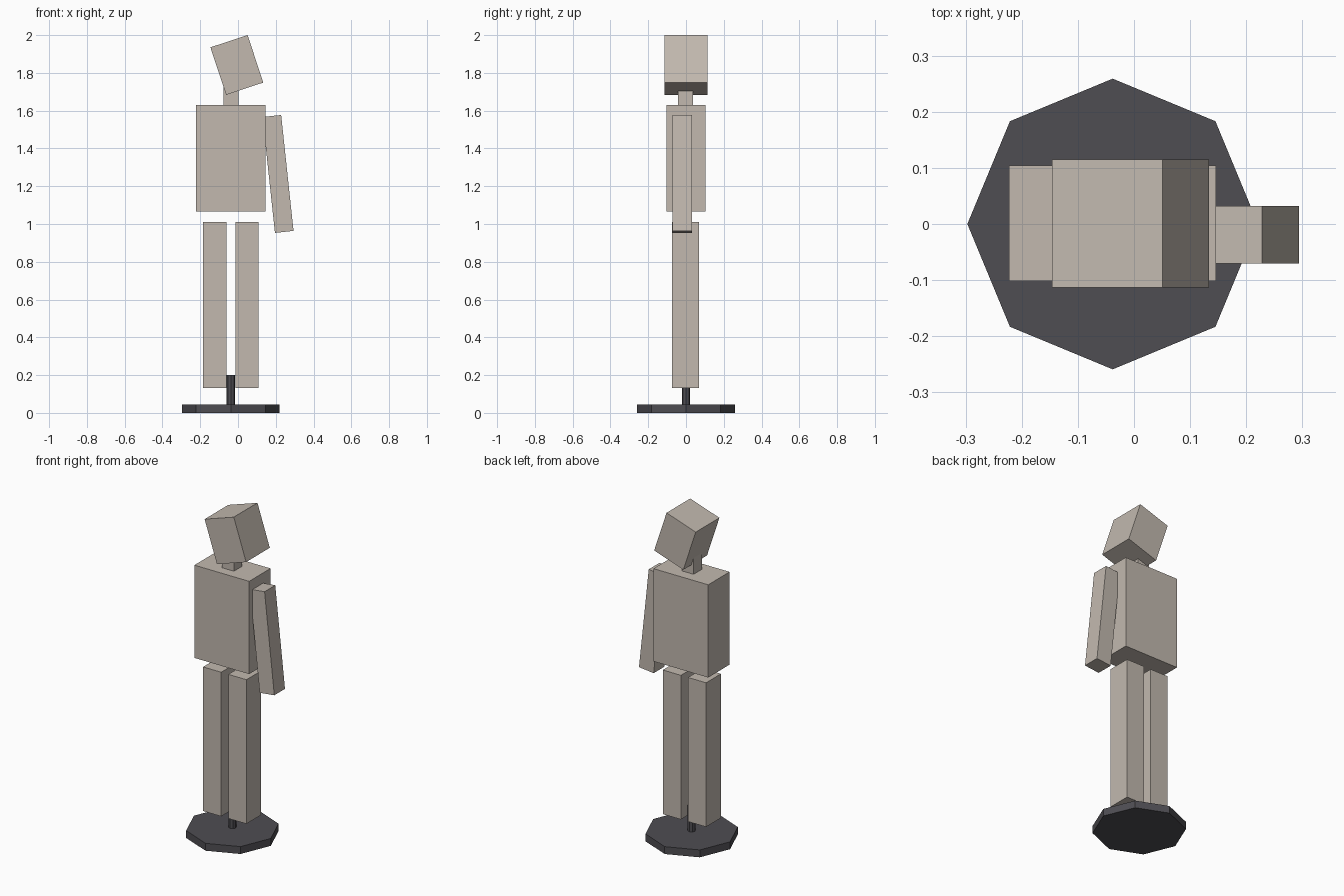
import bpy, math

if "Cube" in bpy.data.objects:
    bpy.data.objects.remove(bpy.data.objects["Cube"])


def material(name, rgb):
    m = bpy.data.materials.new(name)
    m.diffuse_color = (*rgb, 1)
    m.use_nodes = True
    m.node_tree.nodes["Principled BSDF"].inputs["Base Color"].default_value = m.diffuse_color
    return m


BEIGE = material("beige_body", (0.54, 0.485, 0.43))
DARK = material("dark_stand", (0.077, 0.074, 0.085))


def box(name, center, size, tilt=0.0):
    """Box of full size, leaning sideways (about y) by tilt degrees."""
    bpy.ops.mesh.primitive_cube_add(size=1, location=center)
    ob = bpy.context.object
    ob.name = name
    ob.scale = size
    ob.rotation_euler = (0, math.radians(tilt), 0)
    ob.data.materials.append(BEIGE)
    bpy.ops.object.transform_apply(location=False, rotation=True, scale=True)
    return ob


def octagon(name, radius, z0, z1):
    """Eight-sided upright prism on the stand axis."""
    bpy.ops.mesh.primitive_cylinder_add(
        vertices=8, radius=radius, depth=z1 - z0, location=(AXIS, 0, (z0 + z1) / 2))
    ob = bpy.context.object
    ob.name = name
    ob.data.materials.append(DARK)


AXIS = -0.038  # x of the body's centre line

# Stand: round plate and short post between the legs
octagon("stand_plate", 0.259, 0.0, 0.045)
octagon("stand_post", 0.022, 0.045, 0.2)

# Legs
for side, label in ((-1, "left"), (1, "right")):
    box(f"{label}_leg", (AXIS + side * 0.085, -0.002, 0.571), (0.122, 0.143, 0.878))

# Torso and neck
box("torso", (AXIS, 0.001, 1.348), (0.369, 0.206, 0.565))
box("neck", (AXIS, -0.002, 1.68), (0.08, 0.08, 0.10))

# Tilted head and the single arm
box("head", (-0.006, 0.001, 1.842), (0.207, 0.228, 0.265), -18.3)
box("arm", (0.212, -0.019, 1.265), (0.099, 0.103, 0.617), -6.1)
